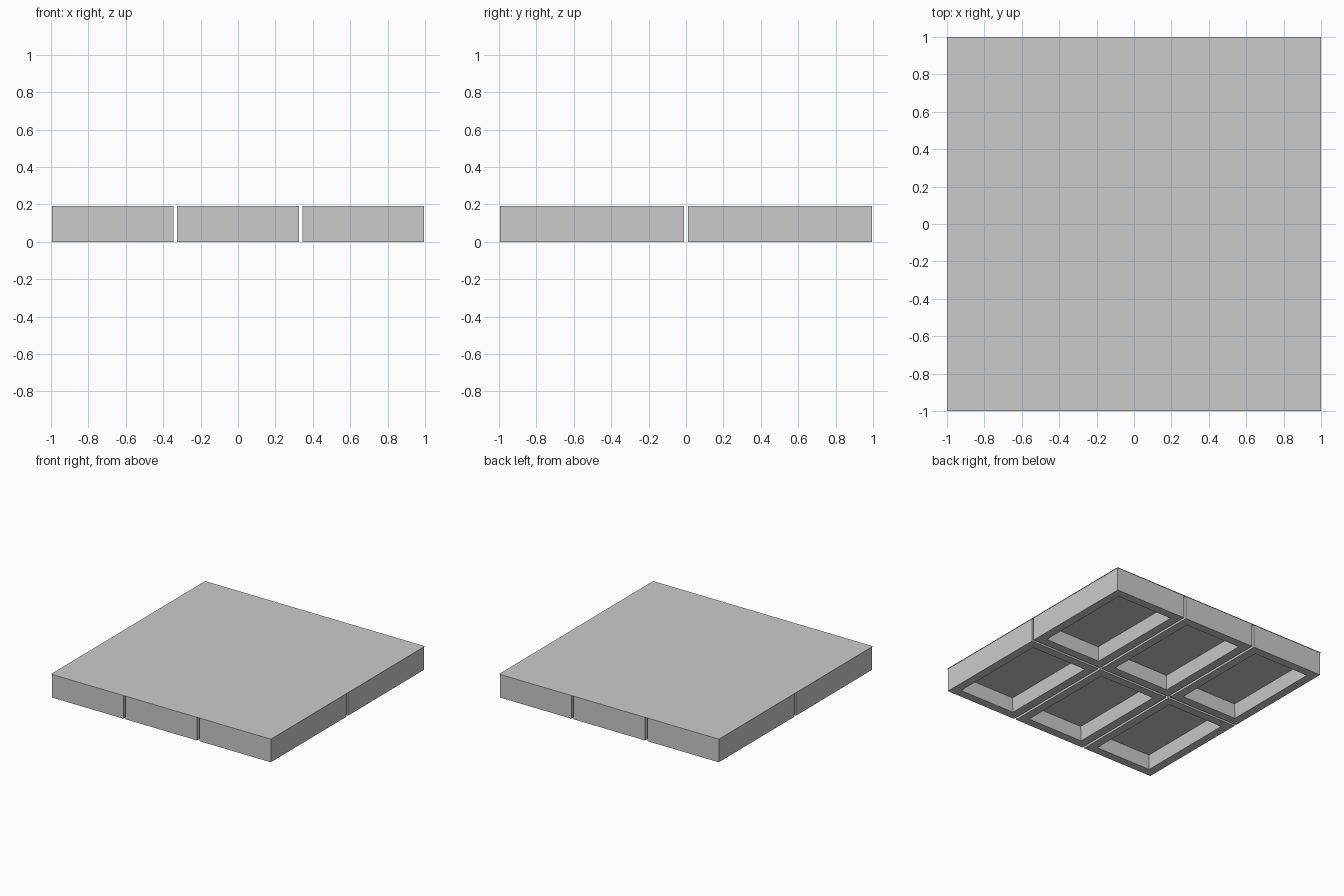
import bpy, bmesh

if "Cube" in bpy.data.objects:
    bpy.data.objects.remove(bpy.data.objects["Cube"])

HEIGHT = 0.192
EDGE = 0.995     # half extent of the block grid
GAP = 0.02       # gap between neighbouring blocks
RIM = 0.10       # width of the rim around each recess
RECESS = 0.11    # depth of the recess in the underside
TAPER = 0.025    # how far the recess narrows towards its ceiling
COLS, ROWS = 3, 2


def make_object(name, bm):
    mesh = bpy.data.meshes.new(name)
    bm.to_mesh(mesh)
    bm.free()
    obj = bpy.data.objects.new(name, mesh)
    bpy.context.collection.objects.link(obj)
    return obj


def recessed_block(name, cx, cy, sx, sy):
    bm = bmesh.new()
    bmesh.ops.create_cube(bm, size=1)
    for v in bm.verts:
        v.co = (cx + v.co.x * sx, cy + v.co.y * sy, (v.co.z + 0.5) * HEIGHT)
    # Rim on the underside, then a tapered pocket rising into the block
    bm.normal_update()
    bottom = min(bm.faces, key=lambda f: f.normal.z)
    bmesh.ops.inset_region(bm, faces=[bottom], thickness=RIM)
    bmesh.ops.inset_region(bm, faces=[bottom], thickness=TAPER)
    bmesh.ops.translate(bm, verts=bottom.verts, vec=(0, 0, RECESS))
    bmesh.ops.recalc_face_normals(bm, faces=bm.faces)
    return make_object(name, bm)


# Grid of hollow-bottomed blocks
size_x = (2 * EDGE - GAP * (COLS - 1)) / COLS
size_y = (2 * EDGE - GAP * (ROWS - 1)) / ROWS
for i in range(COLS):
    for j in range(ROWS):
        recessed_block(f"floor_block_{i}_{j}",
                       (i - (COLS - 1) / 2) * (size_x + GAP),
                       (j - (ROWS - 1) / 2) * (size_y + GAP),
                       size_x, size_y)

# Thin top sheet covering all blocks
bm = bmesh.new()
bmesh.ops.create_grid(bm, x_segments=1, y_segments=1, size=1)
bmesh.ops.translate(bm, verts=bm.verts, vec=(0, 0, HEIGHT + 0.001))
make_object("top_sheet", bm)
